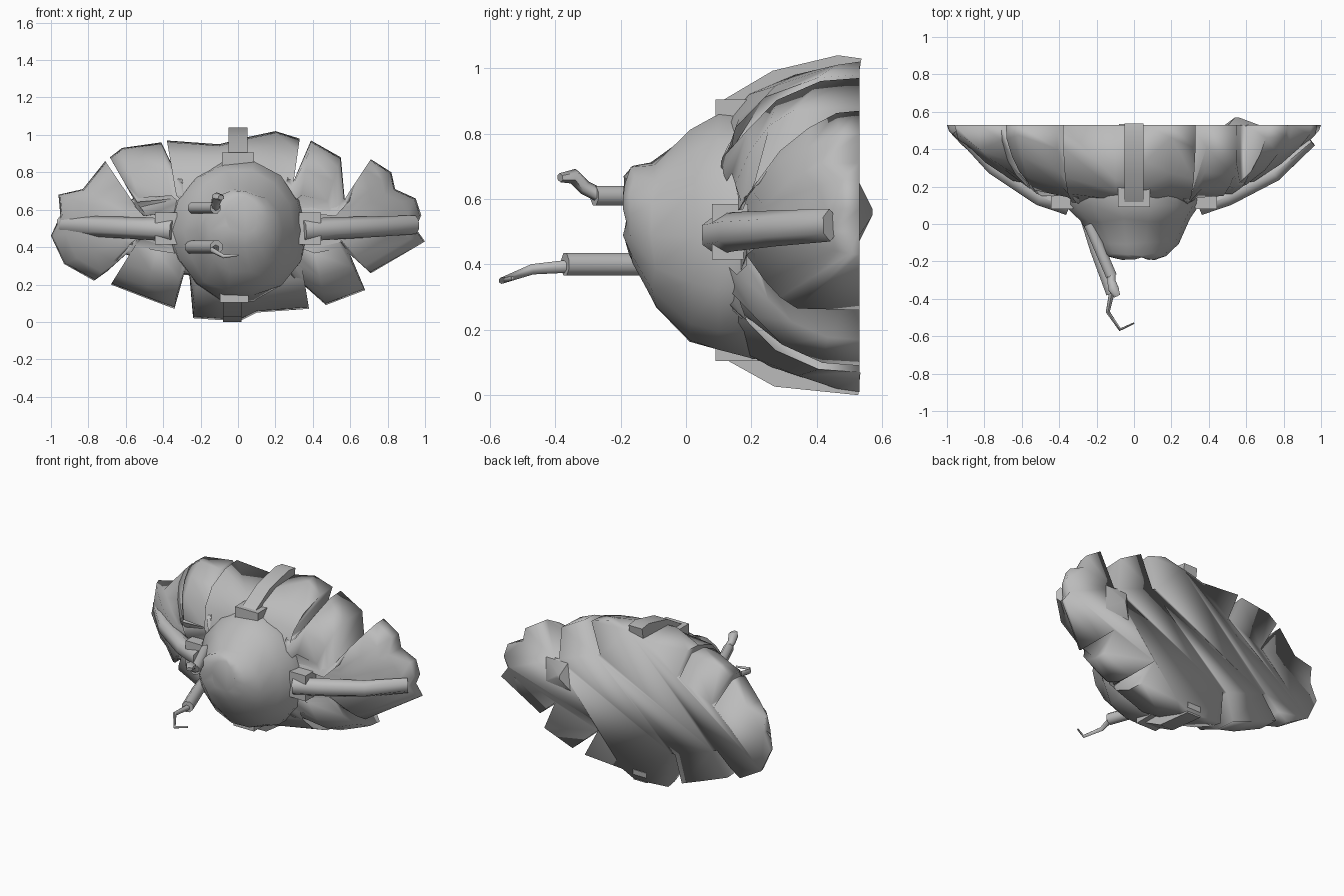
import bpy, bmesh, math, random
from mathutils import Vector

if "Cube" in bpy.data.objects:
    bpy.data.objects.remove(bpy.data.objects["Cube"])

random.seed(4)
grey = bpy.data.materials.new("plain grey")
grey.diffuse_color = (0.5, 0.5, 0.5, 1)
grey.use_nodes = True
grey.node_tree.nodes["Principled BSDF"].inputs["Base Color"].default_value = grey.diffuse_color


def make(name, rings, angle=40):
    """Skin equal-length closed rings into a capped solid."""
    bm = bmesh.new()
    rows = [[bm.verts.new(p) for p in r] for r in rings]
    n = len(rings[0])
    for a, b in zip(rows, rows[1:]):
        for i in range(n):
            j = (i + 1) % n
            bm.faces.new((a[i], a[j], b[j], b[i]))
    bm.faces.new(rows[0])
    bm.faces.new(rows[-1])
    bmesh.ops.recalc_face_normals(bm, faces=bm.faces)
    me = bpy.data.meshes.new(name)
    bm.to_mesh(me)
    bm.free()
    me.materials.append(grey)
    ob = bpy.data.objects.new(name, me)
    bpy.context.collection.objects.link(ob)
    bpy.ops.object.select_all(action='DESELECT')
    ob.select_set(True)
    bpy.context.view_layer.objects.active = ob
    bpy.ops.object.shade_smooth_by_angle(angle=math.radians(angle))
    return ob


def sweep(name, path, sizes, sides, up=(0, 0, 1), angle=65):
    """Tube along a path; sizes are (half width, half height) per point."""
    pts = [Vector(p) for p in path]
    rings = []
    for i, p in enumerate(pts):
        d = (pts[min(i + 1, len(pts) - 1)] - pts[max(i - 1, 0)]).normalized()
        u = d.cross(Vector(up)).normalized()
        v = u.cross(d)
        ring = []
        for k in range(sides):
            a = math.tau * (k + 0.5) / sides
            s = math.sqrt(2) if sides == 4 else 1
            ring.append(p + (u * math.cos(a) * sizes[i][0] + v * math.sin(a) * sizes[i][1]) * s)
        rings.append(ring)
    return make(name, rings, angle)


def box(name, c, s):
    sweep(name, [(c[0], c[1] - s[1] / 2, c[2]), (c[0], c[1] + s[1] / 2, c[2])],
          [(s[0] / 2, s[2] / 2)] * 2, 4)


def interp(table, t):
    for (a, ya), (b, yb) in zip(table, table[1:]):
        if t <= b:
            return ya + (yb - ya) * max(0, (t - a) / (b - a))
    return table[-1][1]


# petal skirt: notched outline, flat at the back, bowl-shaped in front
outline = [(-1, .46), (-.95, .57), (-.96, .68), (-.83, .71), (-.71, .86), (-.58, .65),
           (-.56, .66), (-.685, .88), (-.62, .93), (-.41, .96), (-.32, .77), (-.3, .77),
           (-.38, .97), (-.1, .95), (.06, .99), (.2, 1.02), (.33, .98), (.265, .77),
           (.3, .76), (.39, .97), (.55, .88), (.57, .66), (.6, .65), (.71, .87), (.82, .8),
           (.84, .71), (.95, .66), (.98, .57), (.95, .5), (1, .43), (.71, .26), (.6, .36),
           (.68, .17), (.47, .09), (.28, .26), (.38, .07), (.1, .05), (.02, .01), (-.1, .01),
           (-.24, .02), (-.26, .25), (-.29, .25), (-.34, .07), (-.5, .13), (-.68, .2),
           (-.57, .35), (-.6, .36), (-.7, .27), (-.77, .22), (-.93, .31)]
side_prof = [(.3, .1), (.55, .18), (.84, .36), (1, .5)]
top_prof = [(.5, .1), (.72, .15), (.87, .25), (1, .46)]
CZ = .52


def bowl(x, z):
    q = (z - CZ) * 2
    rho = math.hypot(x, q)
    w = x * x / (rho * rho + 1e-6)
    return w * interp(side_prof, rho) + (1 - w) * interp(top_prof, rho)


rings = [[(x, .53, z) for x, z in outline]]
for f in (.98, .85, .65, .35):
    ring = []
    for i, (x, z) in enumerate(outline):
        cx = .8 * max(-.6, min(.6, x))      # petals run in towards a central spine
        px, pz = cx + (x - cx) * f, CZ + (z - CZ) * f
        fold = (.012 if i % 2 else -.012) if f < .9 else 0
        ring.append((px, min(.52, bowl(px, pz) + fold), pz))
    rings.append(ring)
inner = []
for x, z in outline:
    a = math.atan2((z - CZ) * 1.6, x)
    inner.append((.28 * math.cos(a), .16, CZ - .02 + .28 * math.sin(a)))
rings.append(inner)
make("petal_skirt", rings, 100)

# small raised fold on the back
make("back_fold", [[(.48, .525, .46), (.68, .525, .48), (.68, .525, .66), (.5, .525, .66)],
                   [(.54, .57, .55), (.56, .57, .55), (.56, .57, .57), (.54, .57, .57)]])

# lumpy central dome: (y, centre x, centre z, x radius, z radius)
dome = []
for y, xc, zc, rx, rz in [(-.185, .02, .57, .09, .1), (-.165, 0, .55, .17, .15),
                          (-.1, .01, .49, .23, .22), (.02, .01, .485, .29, .335),
                          (.1, 0, .49, .36, .365), (.2, 0, .49, .36, .375),
                          (.35, 0, .5, .32, .34)]:
    ring = []
    for k in range(14):
        a = math.tau * k / 14
        s = random.uniform(.97, 1.04)
        ring.append((xc + rx * s * math.cos(a), y + random.uniform(-.01, .01), zc + rz * s * math.sin(a)))
    dome.append(ring)
make("dome", dome, 60)

# side straps with collars; the left one lies closer to the petals
for s, n, tip in ((-1, "left", .5), (1, "right", .44)):
    sweep(n + "_strap", [(s * .35, .09, .49), (s * .5, .145, .5), (s * .75, .27 + (tip - .44) * .6, .51),
                         (s * .95, tip, .52)],
          [(.05, .06), (.055, .06), (.05, .055), (.03, .05)], 6)
    box(n + "_collar", (s * .385, .135, .5), (.12, .11, .17))

# top and bottom straps with collars
sweep("top_strap", [(0, .12, .86), (0, .28, .955), (0, .47, 1.0), (0, .53, .99)],
      [(.05, .04)] * 4, 4)
box("top_collar", (0, .18, .865), (.17, .18, .08))
sweep("bottom_strap", [(-.03, .12, .15), (-.03, .28, .06), (-.03, .53, .035)],
      [(.05, .035)] * 3, 4)
box("bottom_collar", (-.02, .18, .135), (.15, .18, .06))

# upper arm with bent stub
sweep("upper_arm", [(-.24, .0, .61), (-.18, -.14, .61), (-.12, -.28, .61)], [(.032, .032)] * 3, 8)
sweep("upper_hand", [(-.12, -.26, .61), (-.12, -.31, .635), (-.11, -.345, .67), (-.09, -.385, .665)],
      [(.022, .022), (.025, .022), (.032, .024), (.02, .014)], 6)

# lower arm with thin hook
sweep("lower_arm", [(-.25, .02, .4), (-.2, -.14, .4), (-.115, -.37, .4)], [(.037, .037)] * 3, 8)
sweep("lower_hook", [(-.115, -.35, .395), (-.14, -.47, .385), (-.075, -.565, .35), (0, -.53, .358)],
      [(.018, .02), (.012, .016), (.009, .01), (.005, .006)], 6)
